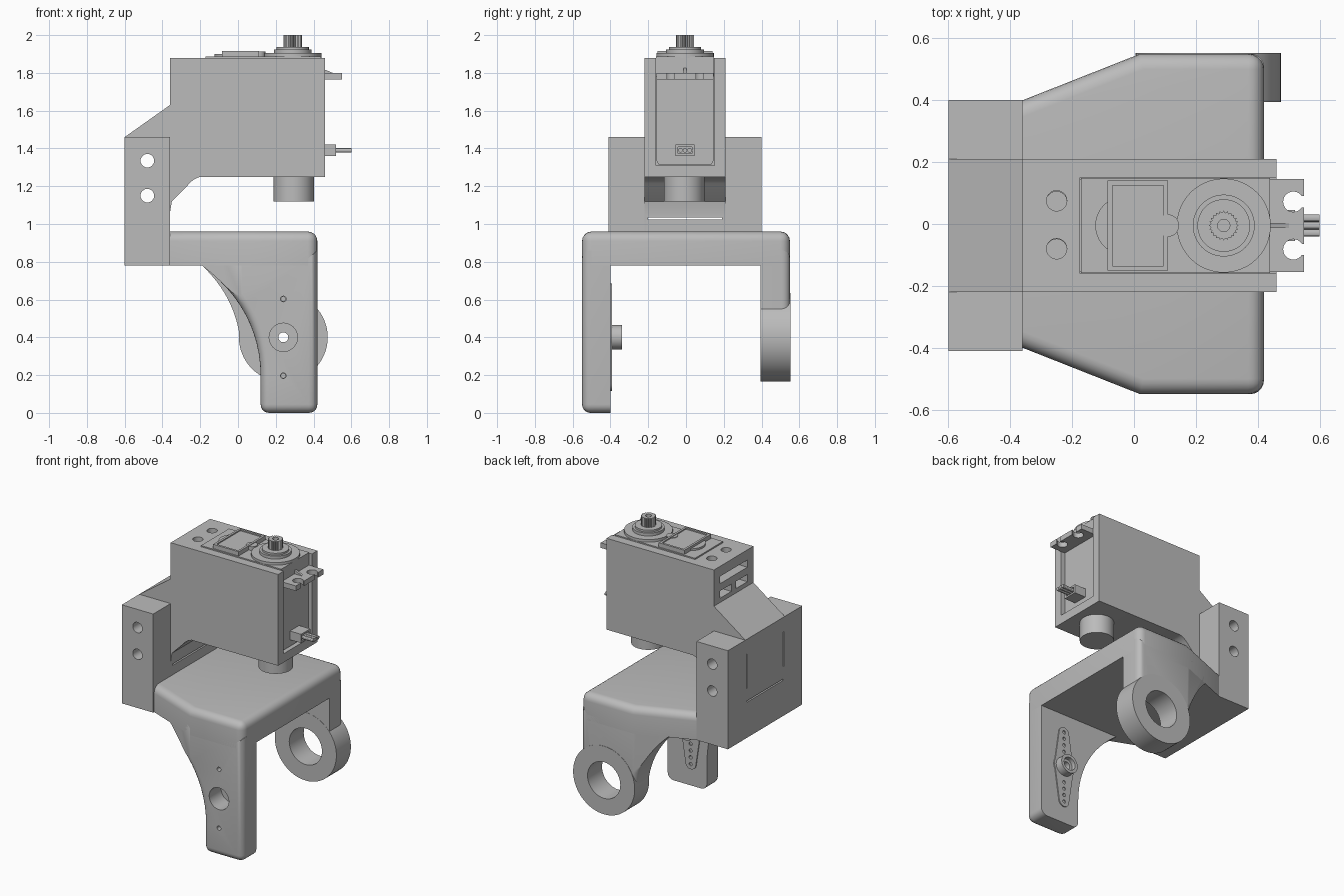
import bpy, bmesh, math
from mathutils import Vector

cube = bpy.data.objects.get("Cube")
if cube:
    bpy.data.objects.remove(cube, do_unlink=True)

grey = bpy.data.materials.new("plain grey")
grey.use_nodes = True
colour = (0.5, 0.5, 0.5, 1)
grey.diffuse_color = colour
grey.node_tree.nodes["Principled BSDF"].inputs["Base Color"].default_value = colour


def prism(name, pts, axis, lo, hi, bevel=0, rule=None):
    """Extrude a 2D outline along an axis; rule picks the edges to round."""
    place = {"x": lambda u, v, t: (t, u, v),
             "y": lambda u, v, t: (u, t, v),
             "z": lambda u, v, t: (u, v, t)}[axis]
    bm = bmesh.new()
    a = [bm.verts.new(place(u, v, lo)) for u, v in pts]
    b = [bm.verts.new(place(u, v, hi)) for u, v in pts]
    bm.faces.new(a)
    bm.faces.new(b)
    for i in range(len(pts)):
        j = (i + 1) % len(pts)
        bm.faces.new((a[i], a[j], b[j], b[i]))
    bmesh.ops.recalc_face_normals(bm, faces=bm.faces)
    if bevel:
        edges = [e for e in bm.edges if rule(e.verts[0].co, e.verts[1].co)]
        bmesh.ops.bevel(bm, geom=edges, offset=bevel, segments=5, profile=0.5,
                        affect='EDGES', clamp_overlap=True)
    mesh = bpy.data.meshes.new(name)
    bm.to_mesh(mesh)
    bm.free()
    mesh.materials.append(grey)
    ob = bpy.data.objects.new(name, mesh)
    bpy.context.collection.objects.link(ob)
    return ob


def box(name, x, y, z):
    return prism(name, [(x[0], y[0]), (x[1], y[0]), (x[1], y[1]), (x[0], y[1])], "z", *z)


def circle(u, v, r, n=40, start=0.0, sweep=2 * math.pi):
    return [(u + r * math.cos(start + sweep * i / n), v + r * math.sin(start + sweep * i / n))
            for i in range(n)]


def cyl(name, axis, u, v, r, lo, hi, n=40):
    return prism(name, circle(u, v, r, n), axis, lo, hi)


def cut(ob, *cutters):
    for c in cutters:
        c.hide_render = True
        m = ob.modifiers.new("cut", 'BOOLEAN')
        m.operation, m.solver, m.object = 'DIFFERENCE', 'EXACT', c
        bpy.context.view_layer.objects.active = ob
        bpy.ops.object.modifier_apply(modifier=m.name)
        bpy.data.objects.remove(c, do_unlink=True)
    return ob


def arc(p, c, q, n=12):
    p, c, q = Vector(p), Vector(c), Vector(q)
    return [tuple(p * (1 - t) ** 2 + c * 2 * t * (1 - t) + q * t * t)
            for t in (i / n for i in range(n + 1))]


# Bracket plate with tapered plan and rounded rim
def plate_rim(a, b):
    top = min(a.z, b.z) > 0.95 and max(a.x, b.x) > -0.35
    corner = min(a.x, b.x) > 0.4 and abs(a.z - b.z) > 0.1
    return top or corner


plan = [(-0.36, -0.4), (0.02, -0.55), (0.42, -0.55), (0.42, 0.55), (0.02, 0.55), (-0.36, 0.4)]
prism("bracket_plate", plan, "z", 0.78, 0.96, 0.05, plate_rim)


def taper(s):
    return prism("taper_cutter", [(-0.36, s * 0.4), (0.02, s * 0.55), (0.02, s * 0.8), (-0.36, s * 0.8)],
                 "z", -0.1, 1.2)


# Front leg with horn bore
PX, PZ = 0.24, 0.4
outline = [(-0.19, 0.86)] + arc((-0.19, 0.78), (0.115, 0.55), (0.12, 0.2)) + [(0.12, 0), (0.42, 0), (0.42, 0.86)]
front_leg = prism("front_leg", outline, "y", -0.55, -0.4, 0.045,
                  lambda a, b: max(a.y, b.y) < -0.5 or (abs(a.y - b.y) > 0.1 and max(a.z, b.z) < 0.01))
cut(front_leg, taper(-1), cyl("bore", "y", PX, PZ, 0.075, -0.6, -0.42),
    cyl("bore", "y", PX, PZ, 0.026, -0.5, -0.3),
    *[cyl("bore", "y", PX, PZ + d, 0.015, -0.6, -0.3, 16) for d in (-0.203, 0.203)])

# Servo horn on the inside of the front leg
horn_shape = (circle(PX, PZ + 0.245, 0.04, 12, 0, math.pi * 13 / 12) + circle(PX, PZ, 0.08, 7, math.pi * 0.85, math.pi * 0.35)
              + circle(PX, PZ - 0.245, 0.04, 12, math.pi, math.pi * 13 / 12)
              + circle(PX, PZ, 0.08, 7, -math.pi * 0.15, math.pi * 0.35))
horn = prism("servo_horn", horn_shape, "y", -0.41, -0.393)
cut(horn, cyl("bore", "y", PX, PZ, 0.026, -0.5, -0.3),
    *[cyl("bore", "y", PX, PZ + s * (0.11 + 0.0465 * k), 0.012, -0.45, -0.35, 12)
      for s in (-1, 1) for k in range(4)])
cut(cyl("horn_boss", "y", PX, PZ, 0.065, -0.4, -0.34),
    cyl("bore", "y", PX, PZ, 0.026, -0.5, -0.3), cyl("bore", "y", PX, PZ, 0.045, -0.37, -0.3, 20))

# Back leg ending in a bearing ring
outline = [(-0.19, 0.86)] + arc((-0.19, 0.78), (-0.02, 0.62), (0.01, 0.4)) + [(0.2, 0.4), (0.42, 0.47), (0.42, 0.86)]
back_leg = prism("back_leg", outline, "y", 0.395, 0.55, 0.045, lambda a, b: min(a.y, b.y) > 0.5)
cut(back_leg, taper(1), cyl("bore", "y", PX, PZ, 0.125, 0.3, 0.7))
cut(cyl("bearing_ring", "y", PX, PZ, 0.235, 0.394, 0.552, 64), cyl("bore", "y", PX, PZ, 0.125, 0.3, 0.7))


# Side ears and servo holder share the cross bolt holes
def bolt_holes():
    return [cyl("bore", "y", -0.48, z, 0.036, -0.6, 0.6, 24) for z in (1.15, 1.335)]


for name, y in (("right_ear", (-0.41, -0.22)), ("left_ear", (0.21, 0.4))):
    cut(box(name, (-0.6, -0.36), y, (0.78, 1.46)), *bolt_holes())

profile = ([(-0.6, 0.78), (-0.6, 1.46), (-0.36, 1.63), (-0.36, 1.88), (0.46, 1.88), (0.46, 1.25)]
           + arc((-0.2, 1.25), (-0.24, 1.24), (-0.27, 1.2), 5) + [(-0.35, 1.12), (-0.36, 1.06), (-0.36, 0.78)])
holder = prism("servo_holder", profile, "y", -0.22, 0.21)
cut(holder, *bolt_holes(),
    box("pocket", (-0.175, 0.6), (-0.16, 0.15), (1.31, 2)),
    box("tab_slot", (-0.5, -0.1), (-0.155, 0.145), (1.76, 1.81)),
    *[box("window", (-0.5, -0.1), y, (1.66, 1.71)) for y in ((-0.155, -0.03), (0.02, 0.145))],
    *[cyl("screw_hole", "z", -0.25, y, 0.033, 1.55, 2, 24) for y in (-0.08, 0.075)],
    box("slit", (-0.7, -0.3), (-0.2, 0.19), (1.025, 1.035)),
    *[box("slit", (-0.7, -0.4), (y, y + 0.01), (1.12, 1.36)) for y in (-0.21, 0.19)])
cyl("pivot_boss", "z", 0.295, -0.01, 0.107, 1.12, 1.26, 48)

# Servo body, cap and mounting tabs
C = -0.005
body = [(-0.14, 1.315), (0.14, 1.315), (0.15, 1.335), (0.15, 1.77), (-0.15, 1.77), (-0.15, 1.335)]
prism("servo_body", [(u + C, v) for u, v in body], "x", -0.17, 0.435)
box("servo_cap", (-0.172, 0.44), (C - 0.153, C + 0.153), (1.78, 1.887))
for name, x, hole, slot in (("outer_tab", (0.43, 0.55), 0.515, (0.515, 0.6)),
                            ("inner_tab", (-0.29, -0.17), -0.25, (-0.4, -0.25))):
    tab = box(name, x, (C - 0.15, C + 0.15), (1.765, 1.8))
    for y in (C - 0.077, C + 0.077):
        cut(tab, cyl("bore", "z", hole, y, 0.033, 1.7, 1.9, 24),
            box("slot", slot, (y - 0.018, y + 0.018), (1.7, 1.9)))
prism("tab_rib", [(0.43, 1.79), (0.525, 1.79), (0.43, 1.83)], "y", C - 0.008, C + 0.008)

# Raised top cover with a recessed panel
cut(box("top_cover", (-0.085, 0.11), (C - 0.145, C + 0.145), (1.88, 1.916)),
    box("panel", (-0.07, 0.095), (C - 0.13, C + 0.13), (1.908, 2)))
cyl("cover_round", "z", -0.03, C, 0.095, 1.88, 1.9)
cyl("cover_bump", "z", 0.11, C, 0.036, 1.88, 1.912, 24)

# Stepped output stage and toothed shaft
GX = 0.29
for name, r, lo, hi in (("gear_housing", 0.152, 1.88, 1.905), ("gear_step", 0.1, 1.9, 1.925),
                        ("gear_collar", 0.085, 1.92, 1.938)):
    cyl(name, "z", GX, C, r, lo, hi, 48)
teeth = 24
spline = []
for i in range(2 * teeth):
    r, a = (0.048, 0.041)[i % 2], math.pi * i / teeth
    spline.append((GX + r * math.cos(a), C + r * math.sin(a)))
cut(prism("output_shaft", spline, "z", 1.93, 2), cyl("bore", "z", GX, C, 0.02, 1.95, 2.1, 20))

# Cable plug and three wires
cut(box("cable_plug", (0.43, 0.52), (C - 0.05, C + 0.05), (1.36, 1.42)),
    box("mouth", (0.5, 0.6), (C - 0.038, C + 0.038), (1.372, 1.408)))
for i in (-1, 0, 1):
    cyl("wire", "x", C + i * 0.024, 1.39, 0.012, 0.44, 0.6, 12)

# Smooth the rounded parts, keep edges crisp
bpy.ops.object.select_all(action='DESELECT')
for ob in bpy.context.scene.objects:
    if ob.type == 'MESH':
        ob.select_set(True)
        bpy.context.view_layer.objects.active = ob
bpy.ops.object.shade_smooth_by_angle(angle=math.radians(30))
